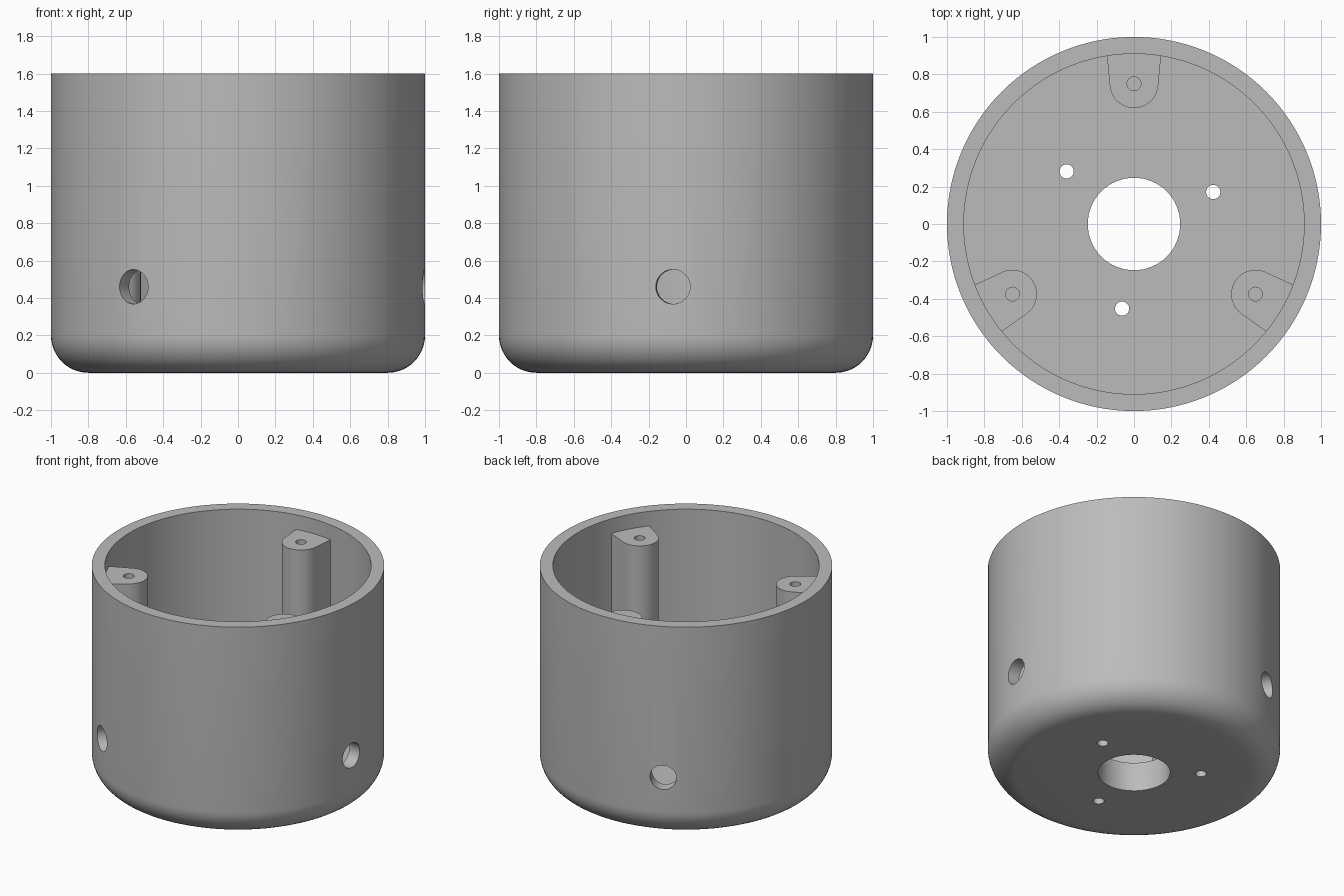
import bpy, bmesh, math
from mathutils import Matrix, Vector

cube = bpy.data.objects.get("Cube")
if cube:
    bpy.data.objects.remove(cube, do_unlink=True)

HEIGHT, WALL_R, FLOOR, FILLET = 1.6, 0.91, 0.22, 0.2
SIDES = 128

grey = bpy.data.materials.new("plain grey")
grey.use_nodes = True
colour = (0.5, 0.5, 0.5, 1)
grey.diffuse_color = colour
grey.node_tree.nodes["Principled BSDF"].inputs["Base Color"].default_value = colour


def finish(name, bm):
    bmesh.ops.recalc_face_normals(bm, faces=bm.faces)
    mesh = bpy.data.meshes.new(name)
    bm.to_mesh(mesh)
    bm.free()
    mesh.materials.append(grey)
    ob = bpy.data.objects.new(name, mesh)
    bpy.context.collection.objects.link(ob)
    return ob


def rod(bm, radius, depth, matrix, sides=32):
    bmesh.ops.create_cone(bm, cap_ends=True, segments=sides, radius1=radius,
                          radius2=radius, depth=depth, matrix=matrix)


def polar(radius, degrees, z):
    a = math.radians(degrees)
    return Vector((radius * math.cos(a), radius * math.sin(a), z))


def cut(ob, bm):
    """Subtract the cutter mesh and remove it, then shade the result."""
    cutter = finish("cutter", bm)
    cutter.hide_render = True
    mod = ob.modifiers.new("holes", 'BOOLEAN')
    mod.operation, mod.solver, mod.object = 'DIFFERENCE', 'EXACT', cutter
    bpy.ops.object.select_all(action='DESELECT')
    bpy.context.view_layer.objects.active = ob
    ob.select_set(True)
    bpy.ops.object.modifier_apply(modifier=mod.name)
    bpy.data.objects.remove(cutter, do_unlink=True)
    bpy.ops.object.shade_smooth_by_angle(angle=math.radians(30))


# Round housing: closed wall and floor section turned about z
profile = [(0.15, FLOOR), (0.15, 0)]
for i in range(13):
    a = math.radians(-90 + i * 7.5)
    profile.append((1 - FILLET + FILLET * math.cos(a), FILLET + FILLET * math.sin(a)))
profile += [(1, HEIGHT), (WALL_R, HEIGHT), (WALL_R, FLOOR)]
bm = bmesh.new()
rings = [[bm.verts.new(polar(r, 360 * s / SIDES, z)) for s in range(SIDES)]
         for r, z in profile]
for i, ring in enumerate(rings):
    after = rings[(i + 1) % len(rings)]
    for s in range(SIDES):
        t = (s + 1) % SIDES
        bm.faces.new((ring[s], ring[t], after[t], after[s]))
housing = finish("housing", bm)

# Centre bore, three floor screw holes and three wall holes
bm = bmesh.new()
rod(bm, 0.247, 1, Matrix.Translation((0, 0, 0.1)), 64)
for k in range(3):
    rod(bm, 0.038, 1, Matrix.Translation(polar(0.457, 22 + 120 * k, 0.1)))
    angle = -4 + 120 * k
    turn = Matrix.Rotation(math.radians(angle), 4, 'Z') @ Matrix.Rotation(math.pi / 2, 4, 'Y')
    rod(bm, 0.092, 0.3, Matrix.Translation(polar(0.95, angle, 0.46)) @ turn, 48)
cut(housing, bm)

# Three screw bosses against the wall, each with a blind hole
BOSS_TOP, BOSS_R, BOSS_AT = 1.49, 0.13, 0.75
outline = [(0.95, 0.149)]
for i in range(25):
    a = math.radians(96 + i * 7)
    outline.append((BOSS_AT + BOSS_R * math.cos(a), BOSS_R * math.sin(a)))
outline.append((0.95, -0.149))
for k, name in enumerate(("back_boss", "front_right_boss", "front_left_boss")):
    angle = 90 + 120 * k
    turn = Matrix.Rotation(math.radians(angle), 4, 'Z')
    bm = bmesh.new()
    base = bm.faces.new([bm.verts.new(turn @ Vector((x, y, 0.2))) for x, y in outline])
    top = bmesh.ops.extrude_face_region(bm, geom=[base])["geom"]
    bmesh.ops.translate(bm, vec=(0, 0, BOSS_TOP - 0.2),
                        verts=[v for v in top if isinstance(v, bmesh.types.BMVert)])
    boss = finish(name, bm)
    bm = bmesh.new()
    rod(bm, 0.037, 0.8, Matrix.Translation(polar(BOSS_AT, angle, BOSS_TOP)))
    cut(boss, bm)
